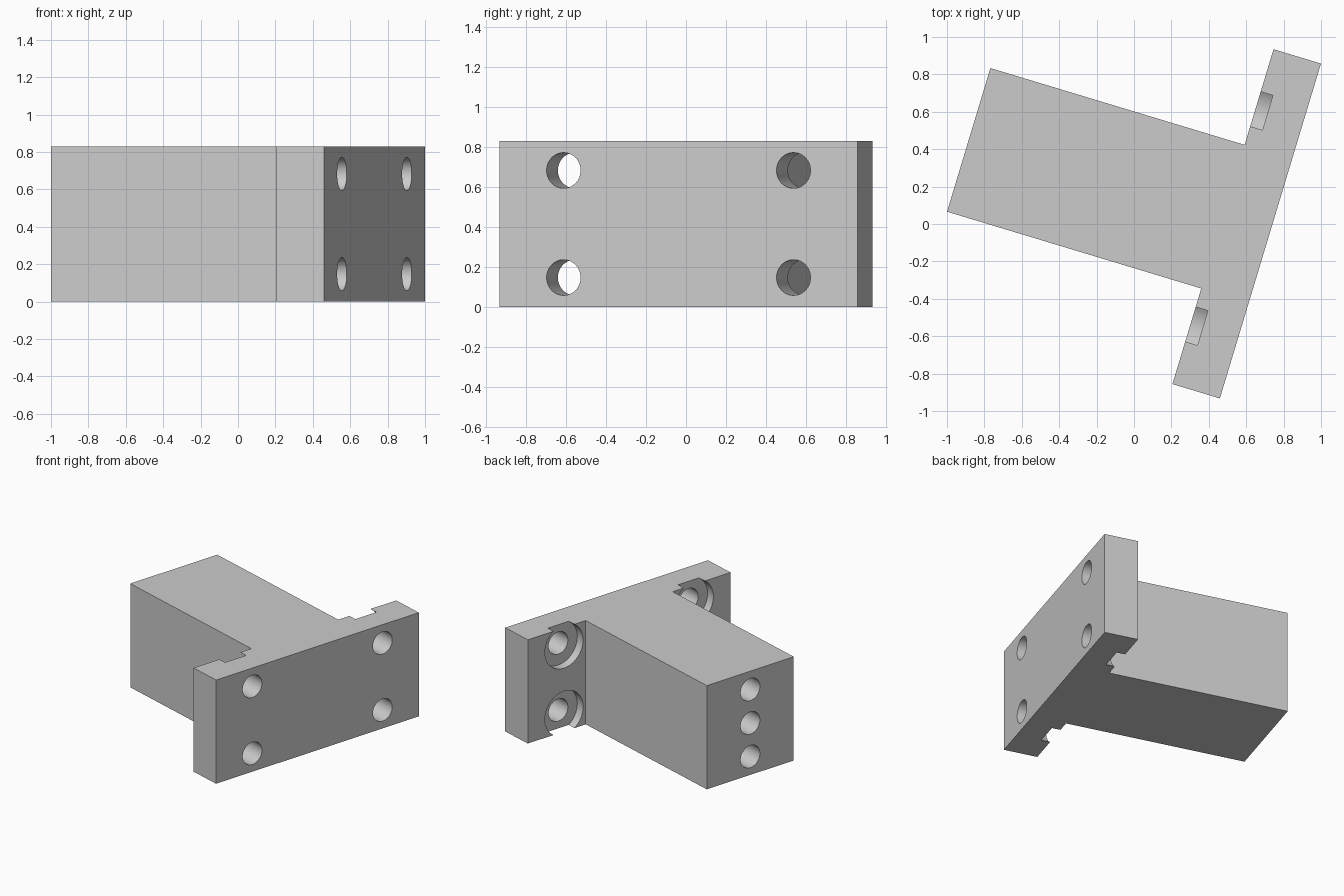
import bpy, bmesh, math
from mathutils import Matrix

cube = bpy.data.objects.get("Cube")
if cube:
    bpy.data.objects.remove(cube, do_unlink=True)

# Dimensions in the bracket's own frame: u along the stem, v along the flange
TURN = Matrix.Rotation(math.radians(-16.8), 4, 'Z')
HEIGHT = 0.83
MID = 0.175                      # centre line of the stem
END, INNER, OUTER = -0.976, 0.444, 0.709
STEM, FLANGE = 0.401, 0.935      # half widths
BOLT = 0.601                     # bolt offset from the centre line
LOW, HIGH = 0.147, 0.683         # bolt heights
BORE, COUNTERBORE = 0.089, 0.176

grey = bpy.data.materials.new("plain grey")
grey.use_nodes = True
GREY = (0.6, 0.6, 0.6, 1)
grey.diffuse_color = GREY
grey.node_tree.nodes["Principled BSDF"].inputs["Base Color"].default_value = GREY


def finish(name, bm):
    bm.transform(TURN)
    bmesh.ops.recalc_face_normals(bm, faces=bm.faces)
    mesh = bpy.data.meshes.new(name)
    bm.to_mesh(mesh)
    bm.free()
    mesh.materials.append(grey)
    obj = bpy.data.objects.new(name, mesh)
    bpy.context.collection.objects.link(obj)
    return obj


def add_bore(bm, start, stop, v, z, radius):
    place = Matrix.Translation(((start + stop) / 2, v, z)) @ Matrix.Rotation(math.pi / 2, 4, 'Y')
    bmesh.ops.create_cone(bm, cap_ends=True, segments=64, radius1=radius,
                          radius2=radius, depth=stop - start, matrix=place)


# T-shaped body: stem and mounting flange in one extrusion
half = [(END, STEM), (INNER, STEM), (INNER, FLANGE), (OUTER, FLANGE)]
outline = [(u, MID + v) for u, v in half] + [(u, MID - v) for u, v in reversed(half)]
bm = bmesh.new()
base = bm.faces.new([bm.verts.new((u, v, 0)) for u, v in outline])
top = bmesh.ops.extrude_face_region(bm, geom=[base])
bmesh.ops.translate(bm, vec=(0, 0, HEIGHT),
                    verts=[g for g in top["geom"] if isinstance(g, bmesh.types.BMVert)])
body = finish("mounting_bracket", bm)

# Bolt holes through the flange, and blind holes in the stem end
holes = bmesh.new()
recesses = bmesh.new()
for side in (-1, 1):
    for z in (LOW, HIGH):
        add_bore(holes, INNER - 0.1, OUTER + 0.1, MID + side * BOLT, z, BORE)
        add_bore(recesses, INNER - 0.1, INNER + 0.068, MID + side * BOLT, z, COUNTERBORE)
for z in (LOW, HEIGHT / 2, HIGH):
    add_bore(holes, END - 0.1, END + 0.4, MID, z, BORE)

cutters = [finish("recess_cutter", recesses), finish("hole_cutter", holes)]
for cutter in cutters:
    cutter.hide_render = True
    cut = body.modifiers.new(cutter.name, 'BOOLEAN')
    cut.operation = 'DIFFERENCE'
    cut.solver = 'EXACT'
    cut.object = cutter

# Bake the cuts and shade the bores smooth
bpy.context.view_layer.update()
result = bpy.data.meshes.new_from_object(body.evaluated_get(bpy.context.evaluated_depsgraph_get()))
body.modifiers.clear()
body.data = result
for cutter in cutters:
    bpy.data.objects.remove(cutter, do_unlink=True)
bpy.ops.object.select_all(action='DESELECT')
body.select_set(True)
bpy.context.view_layer.objects.active = body
bpy.ops.object.shade_smooth_by_angle(angle=math.radians(30))
